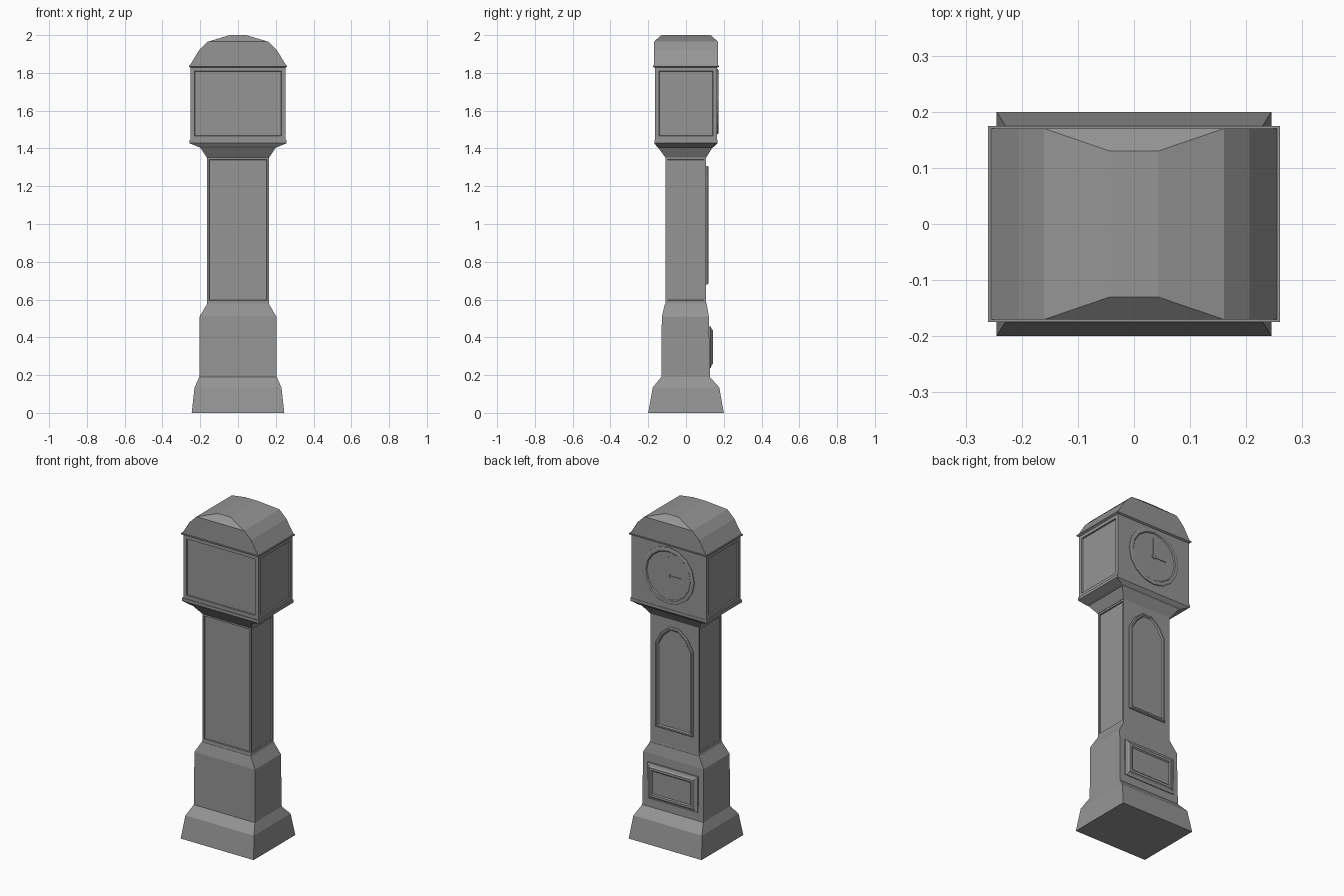
import bpy, bmesh, math

if "Cube" in bpy.data.objects:
    bpy.data.objects.remove(bpy.data.objects["Cube"])

grey = bpy.data.materials.new("plain_grey")
grey.diffuse_color = (0.3, 0.3, 0.3, 1)
grey.use_nodes = True
grey.node_tree.nodes["Principled BSDF"].inputs["Base Color"].default_value = grey.diffuse_color


def loft(name, loops, panels=None, border=0.015, depth=0.007):
    """Skin equal-length loops, cap both ends, optionally sink faces chosen by a rule."""
    bm = bmesh.new()
    rings = [[bm.verts.new(p) for p in loop] for loop in loops]
    n = len(rings[0])
    for a, b in zip(rings, rings[1:]):
        for i in range(n):
            j = (i + 1) % n
            bm.faces.new((a[i], a[j], b[j], b[i]))
    bm.faces.new(rings[0][::-1])
    bm.faces.new(rings[-1])
    bmesh.ops.recalc_face_normals(bm, faces=bm.faces)
    bm.normal_update()
    if panels:
        chosen = [f for f in bm.faces if panels(f)]
        bmesh.ops.inset_individual(bm, faces=chosen, thickness=border, depth=0)
        bmesh.ops.inset_individual(bm, faces=chosen, thickness=0.002, depth=-depth)
    me = bpy.data.meshes.new(name)
    bm.to_mesh(me)
    bm.free()
    me.materials.append(grey)
    ob = bpy.data.objects.new(name, me)
    bpy.context.collection.objects.link(ob)
    return ob


def rect(z, x, y0, y1):
    return [(-x, y0, z), (x, y0, z), (x, y1, z), (-x, y1, z)]


def on_front(points, y):
    return [(x, y, z) for x, z in points]


def tall_side(f):
    # tall back and side faces, not the clock-face side (+y)
    return abs(f.normal.z) < 0.1 and f.normal.y < 0.5 and f.calc_area() > 0.08


# plinth and lower box
loft("base", [rect(0, .245, -.2, .2), rect(.135, .23, -.176, .176),
              rect(.19, .205, -.131, .127), rect(.51, .203, -.128, .121),
              rect(.575, .165, -.112, .11)])

# trunk with sunk panels on back and sides
loft("trunk", [rect(.575, .165, -.11, .108), rect(.585, .163, -.109, .107),
               rect(1.352, .163, -.109, .107)], tall_side)

# flared neck under the hood
loft("neck", [rect(1.352, .165, -.109, .107), rect(1.405, .2, -.148, .14),
              rect(1.41, .215, -.155, .15), rect(1.428, .258, -.168, .166),
              rect(1.445, .258, -.168, .166)])

# hood box, corner posts left by the sunk panels
loft("hood", [rect(1.445, .251, -.164, .164), rect(1.83, .251, -.164, .164)],
     tall_side, border=.03, depth=.008)
loft("hood_moulding", [rect(1.828, .252, -.166, .166), rect(1.833, .26, -.175, .175),
                       rect(1.84, .26, -.175, .175)])

# domed roof with sloping ends at the crown
loft("roof", [rect(1.838, .256, -.17, .17), rect(1.92, .206, -.17, .17),
              rect(1.965, .16, -.17, .17), rect(2.0, .043, -.13, .13)])


# clock dial: raised ring with flat dial inside
def circle(r, n=16):
    return [(r * math.cos(2 * math.pi * i / n), 1.648 + r * math.sin(2 * math.pi * i / n))
            for i in range(n)]


loft("dial", [on_front(circle(r), y) for r, y in
              ((.172, .16), (.172, .169), (.165, .172), (.15, .172), (.145, .167))])


# hands at three o'clock
def box(name, x0, x1, z0, z1, y0, y1):
    loft(name, [on_front([(x0, z0), (x1, z0), (x1, z1), (x0, z1)], y) for y in (y0, y1)])


box("minute_hand", -.004, .004, 1.648, 1.765, .166, .171)
box("hour_hand", -.085, 0, 1.644, 1.652, .166, .171)
loft("hand_hub", [on_front(circle(.013, 8), y) for y in (.166, .173)])


# arched door on the trunk
def arch(d):
    half = [(.125 - d, .68 + d), (.125 - d, 1.195 - d * .3),
            (.088 - d * .8, 1.262 - d * .8), (.03 - d * .2, 1.308 - d)]
    return half + [(-x, z) for x, z in half[::-1]]


loft("door", [on_front(arch(d), y) for d, y in
              ((0, .1), (0, .112), (.005, .118), (.014, .118), (.02, .111))])


# raised panel on the lower box
def panel(d):
    x, z0, z1 = .17 - d, .238 + d, .458 - d
    return [(-x, z0), (x, z0), (x, z1), (-x, z1)]


loft("lower_panel", [on_front(panel(d), y) for d, y in
                     ((0, .115), (0, .131), (.015, .136), (.022, .144),
                      (.036, .144), (.042, .138))])
